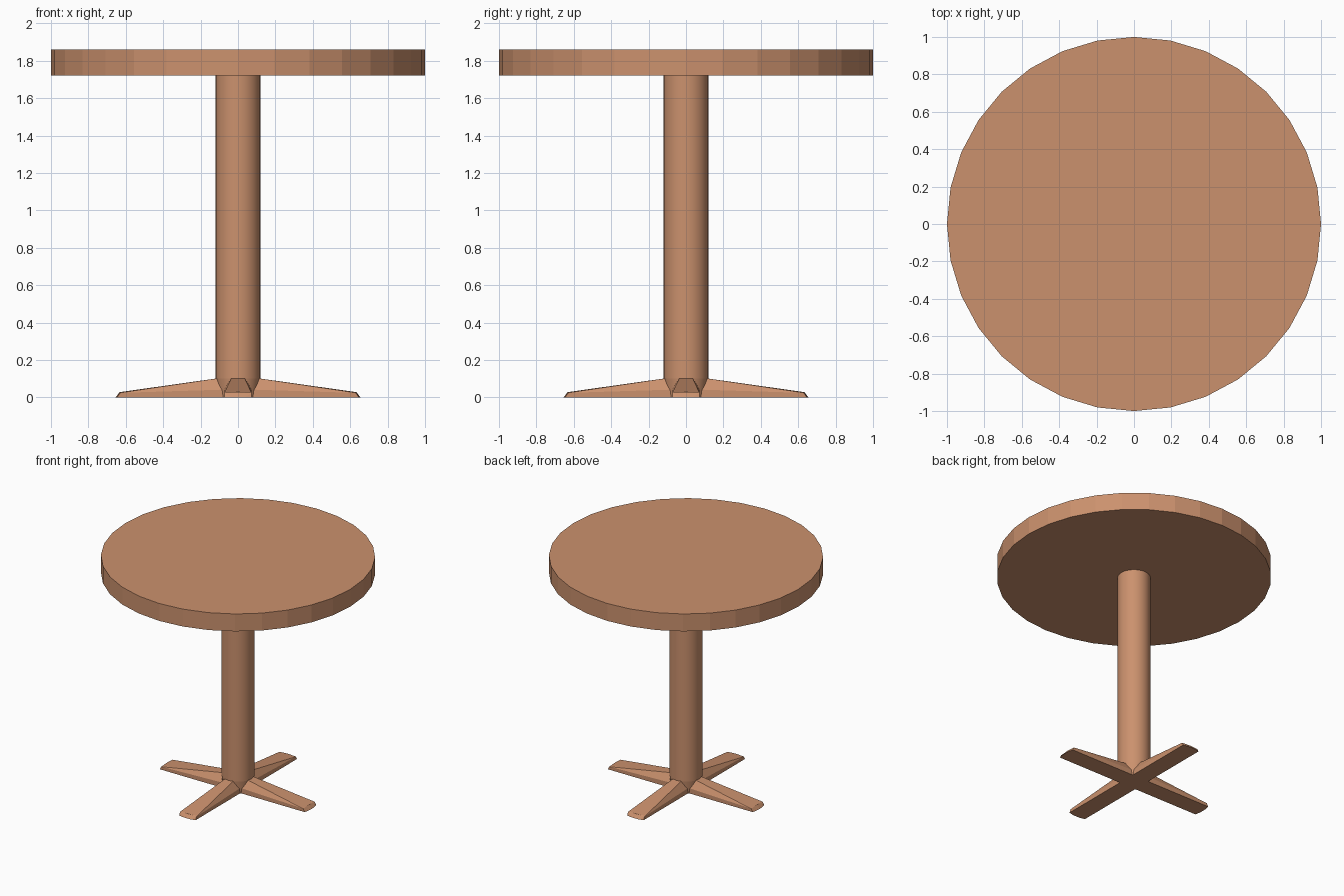
import bpy, bmesh, math
from mathutils import Matrix

if "Cube" in bpy.data.objects:
    bpy.data.objects.remove(bpy.data.objects["Cube"])

wood = bpy.data.materials.new("warm wood")
wood.diffuse_color = (0.60, 0.285, 0.155, 1)
wood.use_nodes = True
wood.node_tree.nodes["Principled BSDF"].inputs["Base Color"].default_value = wood.diffuse_color


def finish(name, bm, smooth=False):
    bmesh.ops.recalc_face_normals(bm, faces=bm.faces)
    me = bpy.data.meshes.new(name)
    bm.to_mesh(me)
    bm.free()
    me.materials.append(wood)
    ob = bpy.data.objects.new(name, me)
    bpy.context.collection.objects.link(ob)
    if smooth:
        bpy.ops.object.select_all(action='DESELECT')
        ob.select_set(True)
        bpy.context.view_layer.objects.active = ob
        bpy.ops.object.shade_smooth_by_angle(angle=math.radians(25))
    return ob


def drum(name, r0, r1, z0, z1, smooth=False):
    bm = bmesh.new()
    bmesh.ops.create_cone(bm, cap_ends=True, segments=32, radius1=r0, radius2=r1,
                          depth=z1 - z0,
                          matrix=Matrix.Translation((0, 0, (z0 + z1) / 2)))
    return finish(name, bm, smooth)


# round top, post and the slightly tapered hub under it
drum("table_top", 1.0, 1.0, 1.72, 1.86)
drum("post", 0.12, 0.12, 0.10, 1.72, True)
drum("hub", 0.108, 0.12, 0.0, 0.10, True)

# four feet: chamfered wedges with gently rounded tips
for i in range(4):
    bm = bmesh.new()
    pts = []
    for s in (-1, 1):
        # inner end, buried in the hub
        pts += [(0.06, 0.073 * s, 0), (0.06, 0.073 * s, 0.042), (0.06, 0.033 * s, 0.109)]
        # shoulder at the tip
        pts.append((0.632, 0.073 * s, 0.024))
    for k in range(-2, 3):
        y = 0.073 * k / 2
        bulge = 1.9 * y * y
        pts.append((0.655 - bulge, y, 0))
        pts.append((0.633 - bulge, y * 0.9, 0.028))
    for p in pts:
        bm.verts.new(p)
    res = bmesh.ops.convex_hull(bm, input=bm.verts)
    loose = [v for v in bm.verts if not v.link_faces]
    bmesh.ops.delete(bm, geom=loose, context='VERTS')
    bmesh.ops.dissolve_limit(bm, angle_limit=math.radians(3),
                             verts=bm.verts, edges=bm.edges)
    bmesh.ops.rotate(bm, verts=bm.verts, cent=(0, 0, 0),
                     matrix=Matrix.Rotation(i * math.pi / 2, 3, 'Z'))
    finish(f"foot_{i + 1}", bm)
